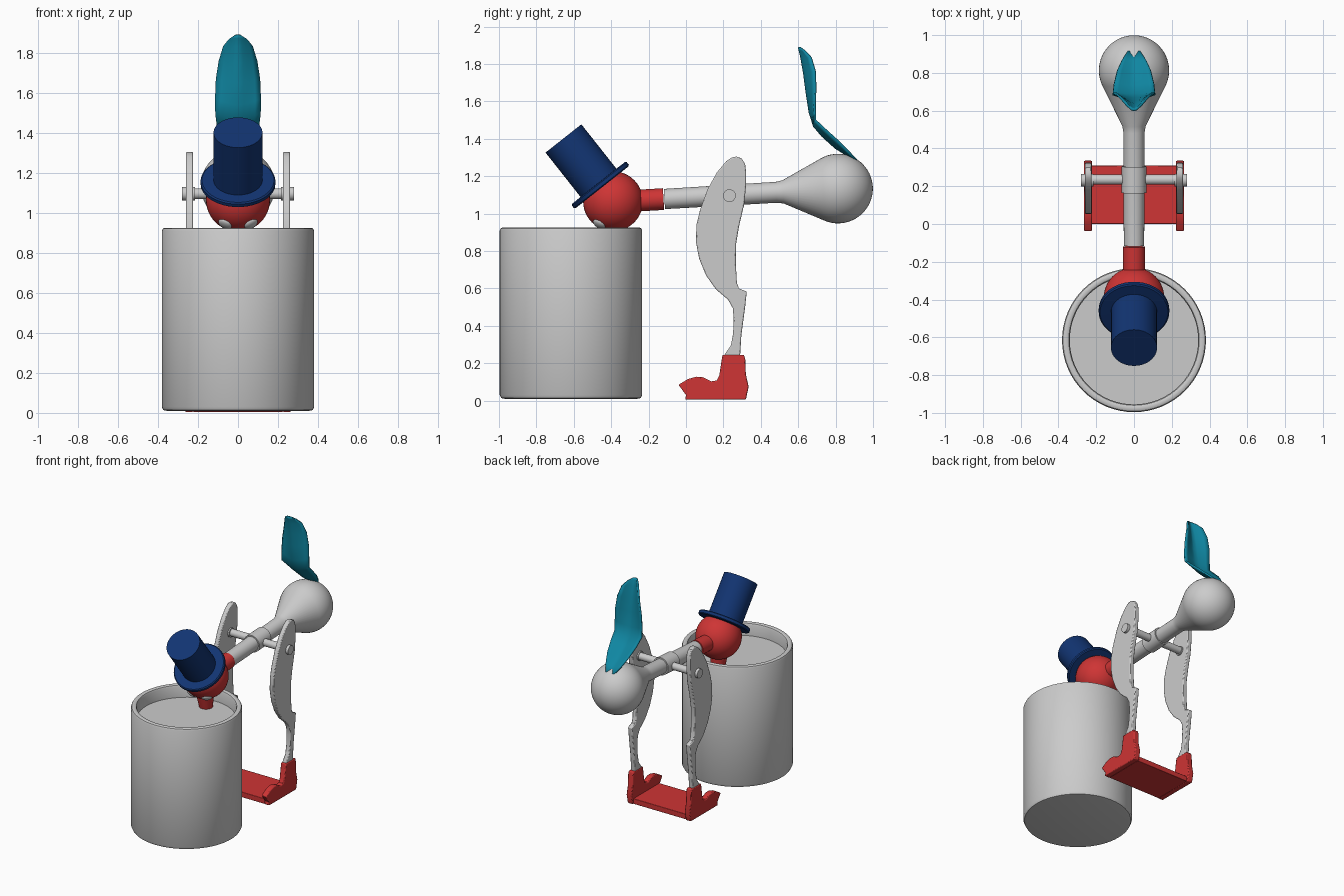
import bpy, bmesh, math
from mathutils import Vector, Matrix

if "Cube" in bpy.data.objects:
    bpy.data.objects.remove(bpy.data.objects["Cube"])


def material(name, rgb):
    m = bpy.data.materials.new(name)
    m.diffuse_color = (*rgb, 1)
    m.use_nodes = True
    m.node_tree.nodes["Principled BSDF"].inputs["Base Color"].default_value = m.diffuse_color
    return m


RED = material("red", (0.62, 0.035, 0.035))
BLUE = material("navy", (0.006, 0.035, 0.17))
TEAL = material("teal", (0.005, 0.24, 0.36))


def finish(name, bm, mat=None, angle=35):
    bmesh.ops.recalc_face_normals(bm, faces=bm.faces)
    mesh = bpy.data.meshes.new(name)
    bm.to_mesh(mesh)
    bm.free()
    ob = bpy.data.objects.new(name, mesh)
    bpy.context.collection.objects.link(ob)
    if mat:
        mesh.materials.append(mat)
    bpy.ops.object.select_all(action='DESELECT')
    ob.select_set(True)
    bpy.context.view_layer.objects.active = ob
    bpy.ops.object.shade_smooth_by_angle(angle=math.radians(angle))
    return ob


def lathe(name, profile, origin=(0, 0, 0), axis=(0, 0, 1), mat=None, steps=48):
    """Revolve (radius, height) points about an axis through origin."""
    bm = bmesh.new()
    vs = [bm.verts.new((r, 0, h)) for r, h in profile]
    es = [bm.edges.new(p) for p in zip(vs, vs[1:])]
    bmesh.ops.spin(bm, geom=vs + es, cent=(0, 0, 0), axis=(0, 0, 1),
                   angle=2 * math.pi, steps=steps)
    bmesh.ops.remove_doubles(bm, verts=bm.verts, dist=1e-5)
    rot = Vector((0, 0, 1)).rotation_difference(Vector(axis)).to_matrix().to_4x4()
    bm.transform(Matrix.Translation(origin) @ rot)
    return finish(name, bm, mat)


def rod(name, r0, r1, start, end, mat=None, steps=32):
    d = Vector(end) - Vector(start)
    return lathe(name, [(0, 0), (r0, 0), (r1, d.length), (0, d.length)],
                 start, d.normalized(), mat, steps)


def ball(name, r, center, mat=None, scale=(1, 1, 1), axis=(0, 0, 1)):
    pts = [(r * math.sin(math.pi * i / 24), -r * scale[2] * math.cos(math.pi * i / 24))
           for i in range(25)]
    pts[0], pts[-1] = (0, pts[0][1]), (0, pts[-1][1])
    return lathe(name, pts, center, axis, mat)


def slab(name, outline, x0, x1, mat=None, bevel=0.006):
    """Side-view outline (y, z) extruded along x."""
    bm = bmesh.new()
    face = bm.faces.new([bm.verts.new((x0, y, z)) for y, z in outline])
    ext = bmesh.ops.extrude_face_region(bm, geom=[face])
    moved = [v for v in ext["geom"] if isinstance(v, bmesh.types.BMVert)]
    bmesh.ops.translate(bm, verts=moved, vec=(x1 - x0, 0, 0))
    ob = finish(name, bm, mat)
    mod = ob.modifiers.new("soft_edge", 'BEVEL')
    mod.width, mod.segments = bevel, 2
    mod.limit_method, mod.angle_limit = 'ANGLE', math.radians(60)
    return ob


# Drinking cup and its liquid
CUP = (0, -0.615, 0)
lathe("cup", [(0, 0.01), (0.355, 0.01), (0.373, 0.014), (0.381, 0.03), (0.381, 0.91),
              (0.376, 0.921), (0.368, 0.925), (0.352, 0.925), (0.345, 0.921),
              (0.34, 0.91), (0.34, 0.815), (0, 0.815)], CUP, steps=64)
lathe("liquid", [(0, 0.81), (0.34, 0.81), (0.34, 0.83), (0, 0.83)], CUP, steps=64)

# Tilted glass body: tube, cone and bulb in one profile
AXIS = Vector((0, 1, 0.06)).normalized()


def on_axis(y):
    return Vector((0, y, 1.085 + 0.06 * y))


R = 0.186
body = [(0, -0.93), (0.054, -0.93), (0.056, -0.33), (0.062, -0.295)]
for i in range(21):
    a = math.radians(65 + 115 * i / 20)
    body.append((max(0, R * math.sin(a)), -R * math.cos(a)))
lathe("glass_body", body, on_axis(0.813), AXIS)
rod("neck_sleeve", 0.058, 0.058, on_axis(-0.33), on_axis(-0.12), RED)
rod("pivot_collar", 0.065, 0.065, on_axis(0.165), on_axis(0.305))

# Head, beak and eyes
HEAD = Vector((0, -0.39, 1.066))
ball("head", 0.16, HEAD, RED)
rod("beak", 0.065, 0.038, (0, -0.395, 0.95), (0, -0.375, 0.77), RED)
for s in (-1, 1):
    d = Vector((s * 0.065, -0.075, -0.122)).normalized()
    ball("eye", 0.036, HEAD + d * 0.155, None, (1, 1, 0.5), d)

# Top hat
UP = Vector((0, -0.62, 0.785)).normalized()
lathe("top_hat", [(0, -0.015), (0.18, -0.015), (0.187, -0.009), (0.187, 0.009),
                  (0.18, 0.015), (0.122, 0.016), (0.122, 0.318), (0, 0.318)],
      HEAD + UP * 0.11, UP, BLUE)

# Axle through the legs
rod("axle", 0.027, 0.027, (-0.26, 0.235, 1.096), (0.26, 0.235, 1.096))

# Legs, boots and axle knobs on both sides
leg = [(0.27, 1.305), (0.298, 1.295), (0.316, 1.265), (0.322, 1.22), (0.321, 1.15),
       (0.311, 1.05), (0.283, 0.93), (0.268, 0.84), (0.266, 0.74), (0.272, 0.63),
       (0.283, 0.6), (0.325, 0.583), (0.316, 0.5), (0.296, 0.35), (0.287, 0.2),
       (0.2, 0.2), (0.205, 0.245), (0.24, 0.295), (0.252, 0.36), (0.255, 0.44),
       (0.25, 0.495), (0.225, 0.54), (0.16, 0.595), (0.107, 0.67), (0.07, 0.76),
       (0.053, 0.85), (0.056, 0.94), (0.075, 1.02), (0.115, 1.13), (0.165, 1.22),
       (0.215, 1.28), (0.245, 1.3)]
boot = [(0.195, 0.245), (0.31, 0.245), (0.317, 0.22), (0.32, 0.14), (0.335, 0.075),
        (0.32, 0.005), (-0.005, 0.005), (0.0, 0.03), (-0.04, 0.085), (0.01, 0.115),
        (0.055, 0.128), (0.09, 0.125), (0.135, 0.103), (0.165, 0.108), (0.178, 0.135)]
for s in (-1, 1):
    slab("leg", leg, s * 0.225, s * 0.26)
    slab("boot", boot, s * 0.222, s * 0.265, RED)
    rod("axle_knob", 0.034, 0.034, (s * 0.215, 0.232, 1.096), (s * 0.28, 0.232, 1.096))

# Plate joining the boots
slab("base_plate", [(0.0, 0.005), (0.31, 0.005), (0.31, 0.045), (0.0, 0.045)],
     -0.225, 0.225, RED, 0.003)

# Tail feather: centre (y, z), edge (y, z), half width
rows = [(0.91, 1.28, 0.912, 1.285, 0.035), (0.86, 1.315, 0.866, 1.333, 0.065),
        (0.80, 1.352, 0.815, 1.385, 0.088), (0.73, 1.415, 0.745, 1.448, 0.105),
        (0.685, 1.468, 0.69, 1.5, 0.112), (0.662, 1.54, 0.688, 1.57, 0.113),
        (0.645, 1.65, 0.692, 1.67, 0.108), (0.632, 1.75, 0.69, 1.76, 0.093),
        (0.617, 1.835, 0.668, 1.835, 0.07), (0.608, 1.875, 0.635, 1.87, 0.042),
        (0.603, 1.89, 0.608, 1.889, 0.015)]
bm = bmesh.new()
grid = []
for yc, zc, ye, ze, w in rows:
    ring = []
    for j in range(-4, 5):
        t = j / 4
        k = abs(t) ** 1.3
        ring.append(bm.verts.new((w * t, yc + (ye - yc) * k, zc + (ze - zc) * k)))
    grid.append(ring)
for a, b in zip(grid, grid[1:]):
    for j in range(8):
        bm.faces.new((a[j], a[j + 1], b[j + 1], b[j]))
feather = finish("tail_feather", bm, TEAL, 50)
mod = feather.modifiers.new("thickness", 'SOLIDIFY')
mod.thickness, mod.offset = 0.012, 0
